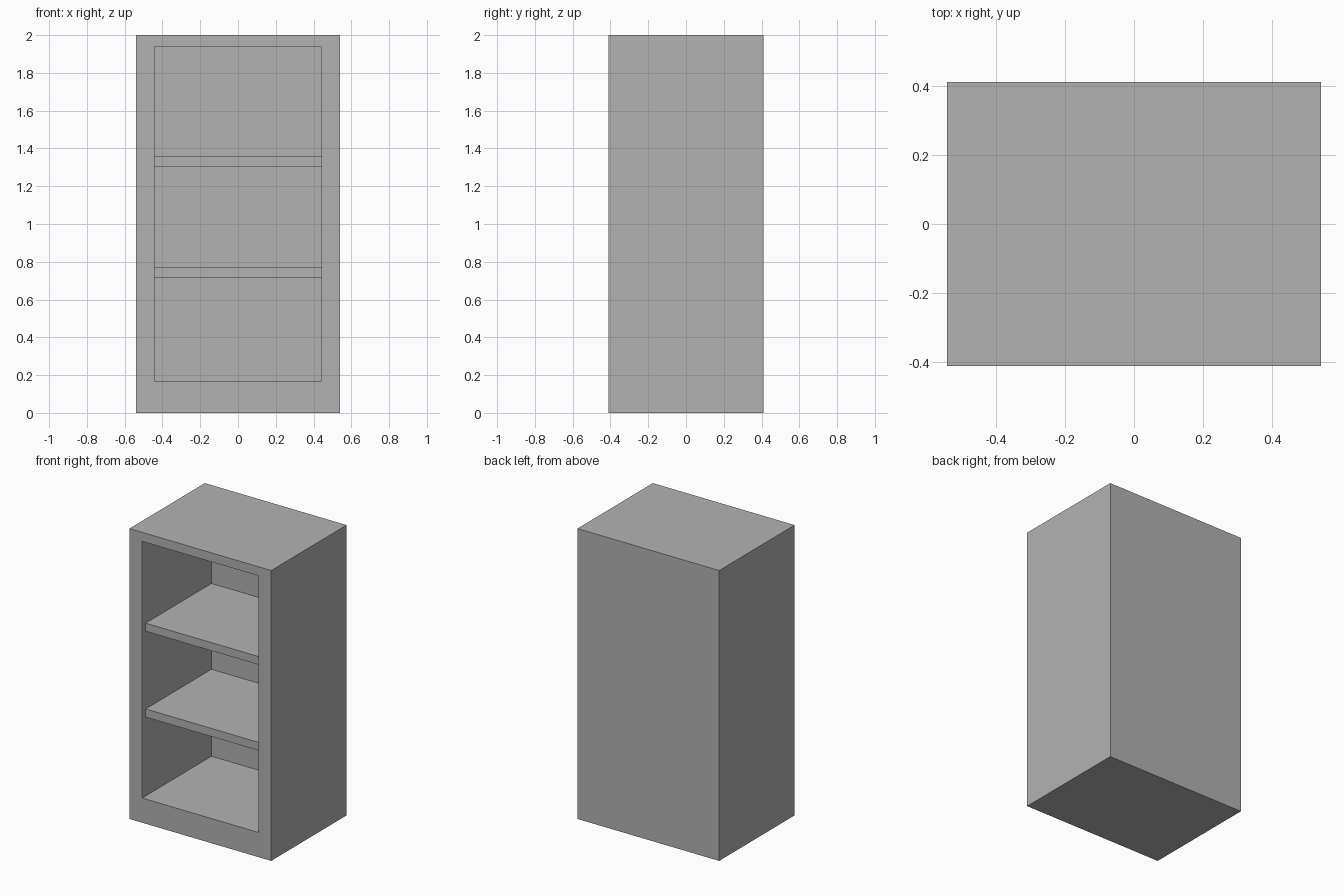
import bpy
import bmesh

cube = bpy.data.objects.get("Cube")
if cube:
    bpy.data.objects.remove(cube, do_unlink=True)

# Overall size and the inner opening
HALF_W, HALF_D, HEIGHT = 0.54, 0.41, 2.0
OPEN_HALF_W, OPEN_BOTTOM, OPEN_TOP = 0.443, 0.17, 1.938
BACK_Y = 0.344
SHELF_FRONT_Y = -0.372
SHELF_THICKNESS = 0.056
SHELF_BOTTOMS = {"lower_shelf": 0.713, "upper_shelf": 1.304}

# Plain grey
grey = bpy.data.materials.new("plain_grey")
grey.use_nodes = True
colour = (0.448, 0.448, 0.448, 1)
grey.diffuse_color = colour
grey.node_tree.nodes["Principled BSDF"].inputs["Base Color"].default_value = colour


def add_box(bm, low, high):
    verts = bmesh.ops.create_cube(bm, size=1)["verts"]
    for v in verts:
        v.co = [low[i] if v.co[i] < 0 else high[i] for i in range(3)]


def finish(bm, name):
    bmesh.ops.recalc_face_normals(bm, faces=bm.faces)
    mesh = bpy.data.meshes.new(name)
    bm.to_mesh(mesh)
    bm.free()
    mesh.materials.append(grey)
    obj = bpy.data.objects.new(name, mesh)
    bpy.context.collection.objects.link(obj)
    return obj


# Cabinet body: inset the front face, then push it in to hollow the case
bm = bmesh.new()
add_box(bm, (-HALF_W, -HALF_D, 0), (HALF_W, HALF_D, HEIGHT))
bm.normal_update()
front = min(bm.faces, key=lambda f: f.calc_center_median().y)
bmesh.ops.inset_individual(bm, faces=[front], thickness=0.05)
middle = HEIGHT / 2
for v in front.verts:
    v.co.x = OPEN_HALF_W if v.co.x > 0 else -OPEN_HALF_W
    v.co.z = OPEN_TOP if v.co.z > middle else OPEN_BOTTOM
inner = bmesh.ops.extrude_discrete_faces(bm, faces=[front])["faces"][0]
for v in inner.verts:
    v.co.y = BACK_Y
finish(bm, "cabinet_body")

# Shelves, set slightly back from the front
for name, z in SHELF_BOTTOMS.items():
    bm = bmesh.new()
    add_box(bm, (-OPEN_HALF_W, SHELF_FRONT_Y, z),
            (OPEN_HALF_W, BACK_Y, z + SHELF_THICKNESS))
    finish(bm, name)
